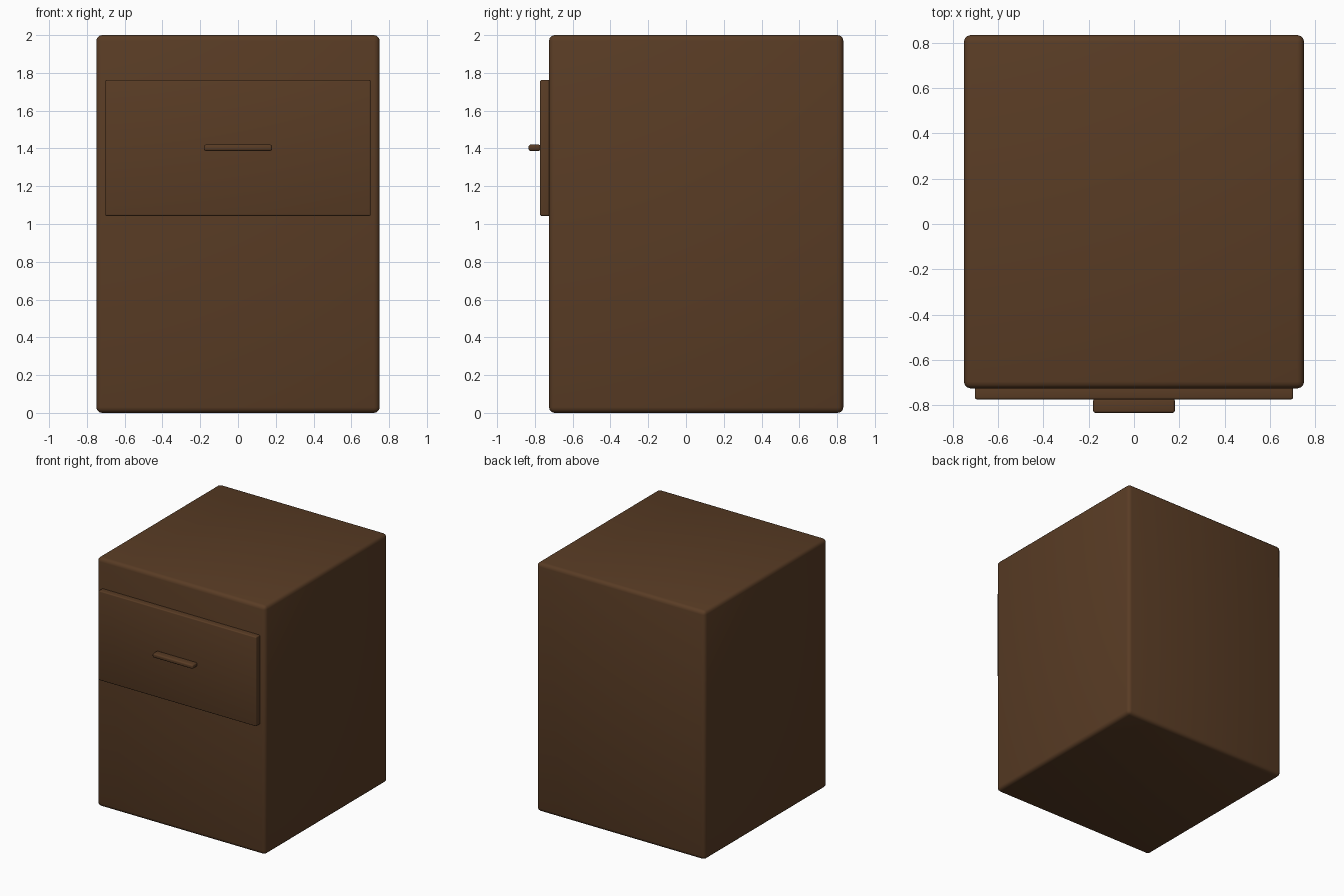
import bpy
import math

if "Cube" in bpy.data.objects:
    bpy.data.objects.remove(bpy.data.objects["Cube"])

wood = bpy.data.materials.new("dark brown wood")
wood.diffuse_color = (0.1, 0.045, 0.018, 1)
wood.use_nodes = True
wood.node_tree.nodes["Principled BSDF"].inputs["Base Color"].default_value = wood.diffuse_color


def rounded_box(name, x, y, z, radius, segments=3):
    """Box spanning the given (min, max) ranges, with rounded edges."""
    centre = [(a + b) / 2 for a, b in (x, y, z)]
    bpy.ops.mesh.primitive_cube_add(size=1, location=centre)
    ob = bpy.context.object
    ob.name = name
    ob.scale = [b - a for a, b in (x, y, z)]
    bpy.ops.object.transform_apply(location=False, rotation=False, scale=True)
    ob.data.materials.append(wood)
    bev = ob.modifiers.new("rounded edges", 'BEVEL')
    bev.width = radius
    bev.segments = segments
    bpy.ops.object.modifier_apply(modifier=bev.name)
    bpy.ops.object.shade_smooth_by_angle(angle=math.radians(35))
    return ob


# cabinet body
rounded_box("cabinet_body", (-0.75, 0.75), (-0.725, 0.833), (0, 2), 0.03)
# drawer front standing proud of the body
rounded_box("drawer_front", (-0.702, 0.702), (-0.773, -0.715), (1.043, 1.762), 0.008)
# bar handle
rounded_box("drawer_handle", (-0.18, 0.18), (-0.833, -0.77), (1.387, 1.42), 0.01)
